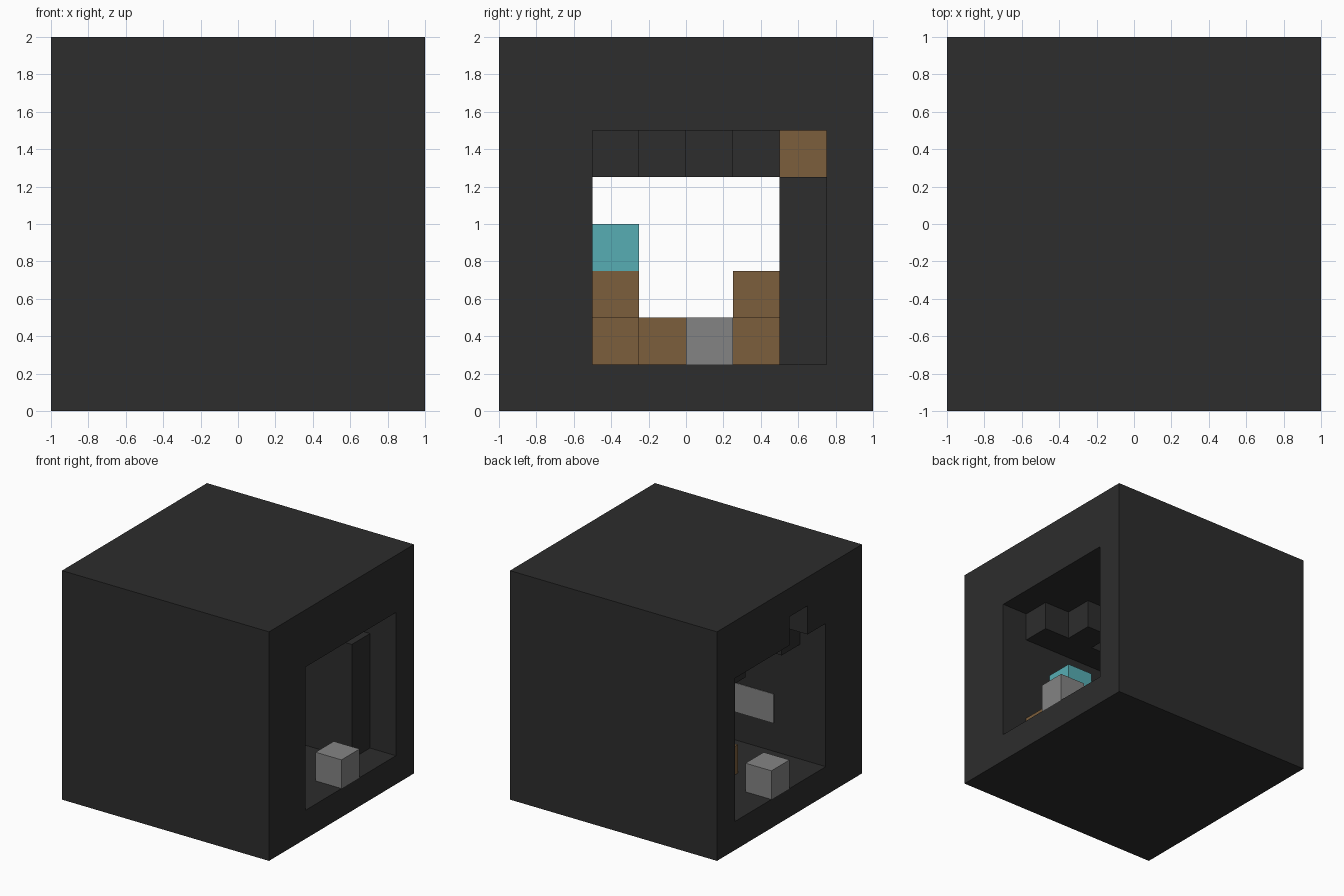
import bpy
import bmesh
from mathutils import Vector

old = bpy.data.objects.get("Cube")
if old:
    bpy.data.objects.remove(old, do_unlink=True)

CELL = 0.25


def make_material(name, rgb):
    mat = bpy.data.materials.new(name)
    mat.use_nodes = True
    color = (*rgb, 1.0)
    mat.diffuse_color = color
    node = next(n for n in mat.node_tree.nodes if n.type == 'BSDF_PRINCIPLED')
    node.inputs["Base Color"].default_value = color
    node.inputs["Roughness"].default_value = 0.9
    return mat


charcoal = make_material("charcoal", (0.026, 0.026, 0.026))
brown = make_material("brown", (0.202, 0.112, 0.045))
grey = make_material("grey", (0.231, 0.231, 0.231))
teal = make_material("teal", (0.095, 0.423, 0.456))


def box(name, mat, x, y, z):
    """Box from its (min, max) range on each axis."""
    lo, hi = Vector((x[0], y[0], z[0])), Vector((x[1], y[1], z[1]))
    bm = bmesh.new()
    bmesh.ops.create_cube(bm, size=1)
    for v in bm.verts:
        v.co = (lo + hi) / 2 + v.co * (hi - lo)
    mesh = bpy.data.meshes.new(name)
    bm.to_mesh(mesh)
    bm.free()
    mesh.materials.append(mat)
    obj = bpy.data.objects.new(name, mesh)
    bpy.context.collection.objects.link(obj)
    return obj


def row(name, mat, x, y, z):
    """Row of blocks one cell deep and one cell high."""
    return box(name, mat, x, (y, y + CELL), (z, z + CELL))


def cut(target, cutter):
    mod = target.modifiers.new("cut", 'BOOLEAN')
    mod.operation = 'DIFFERENCE'
    mod.solver = 'EXACT'
    mod.object = cutter
    bpy.context.view_layer.objects.active = target
    bpy.ops.object.modifier_apply(modifier=mod.name)
    bpy.data.objects.remove(cutter, do_unlink=True)


# Outer shell with a square tunnel from side to side and a small notch
shell = box("shell", charcoal, (-1, 1), (-1, 1), (0, 2))
cut(shell, box("tunnel_cutter", charcoal, (-1.2, 1.2), (-0.5, 0.75), (0.25, 1.5)))
cut(shell, box("notch_cutter", charcoal, (-1.2, -0.75), (-0.25, 0), (1.4, 1.75)))

# Inner back wall with a beam on top
box("inner_wall", charcoal, (-0.75, 0.75), (0.5, 0.75), (0.25, 1.25))
row("wall_beam", brown, (-0.5, 0.5), 0.5, 1.25)

# Stepped blocks hanging from the ceiling
row("ceiling_front", charcoal, (-0.75, 0.75), -0.5, 1.25)
for side, x in (("left", (0.25, 0.5)), ("right", (-0.5, -0.25))):
    row("ceiling_step_" + side, charcoal, x, -0.25, 1.25)
row("ceiling_middle", charcoal, (-0.25, 0.25), 0, 1.25)
row("ceiling_back", charcoal, (-0.75, -0.25), 0.25, 1.25)

# Grey step block at each end of the tunnel
for side, x in (("left", (0.75, 1)), ("right", (-1, -0.75))):
    row("step_block_" + side, grey, x, 0, 0.25)

# Brown blocks piled on the floor
row("floor_front", brown, (0, 0.75), -0.5, 0.25)
row("floor_center", brown, (0, 0.5), -0.25, 0.25)
row("floor_middle", brown, (-0.5, 0.25), 0, 0.25)
row("floor_back", brown, (-0.5, 0.25), 0.25, 0.25)
row("pedestal_front", brown, (0.25, 0.5), -0.5, 0.5)
row("pedestal_back", brown, (-0.25, 0), 0.25, 0.5)

# Teal block on the front pedestal, grey inlay in the front wall
row("teal_block", teal, (0.25, 0.5), -0.5, 0.75)
box("wall_inlay", grey, (-0.5, 0), (-0.5, -0.496), (0.5, 0.75))
